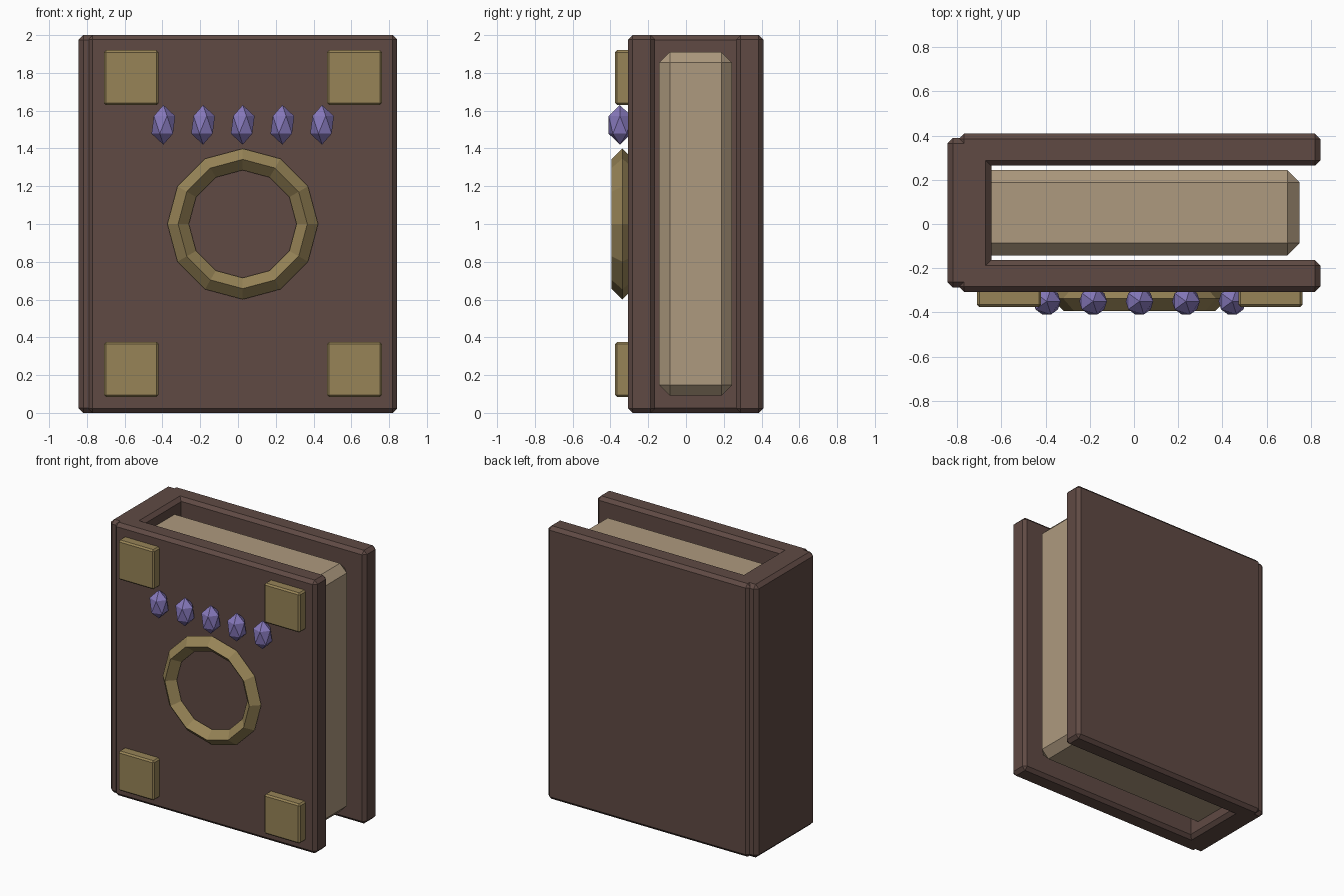
import bpy
import math

if "Cube" in bpy.data.objects:
    bpy.data.objects.remove(bpy.data.objects["Cube"])


def material(name, rgb):
    mat = bpy.data.materials.new(name)
    mat.diffuse_color = (*rgb, 1)
    mat.use_nodes = True
    mat.node_tree.nodes["Principled BSDF"].inputs["Base Color"].default_value = mat.diffuse_color
    return mat


LEATHER = material("leather", (0.115, 0.068, 0.057))
PAPER = material("paper", (0.42, 0.32, 0.21))
BRASS = material("brass", (0.31, 0.23, 0.095))
CRYSTAL = material("crystal", (0.24, 0.19, 0.50))


def finish(name, mat):
    obj = bpy.context.object
    obj.name = obj.data.name = name
    obj.data.materials.append(mat)
    return obj


def box(name, mat, lo, hi, bevel):
    """Chamfered box between two opposite corners."""
    bpy.ops.mesh.primitive_cube_add(size=1, location=[(a + b) / 2 for a, b in zip(lo, hi)])
    obj = finish(name, mat)
    obj.scale = [b - a for a, b in zip(lo, hi)]
    bpy.ops.object.transform_apply(location=False, rotation=False, scale=True)
    mod = obj.modifiers.new("chamfer", 'BEVEL')
    mod.width = bevel
    mod.segments = 1
    return obj


# Binding: two covers and the spine joining them on the left
box("front_cover", LEATHER, (-0.793, -0.307, 0), (0.843, -0.163, 2), 0.024)
box("back_cover", LEATHER, (-0.793, 0.264, 0), (0.843, 0.409, 2), 0.024)
box("spine", LEATHER, (-0.845, -0.288, 0), (-0.645, 0.39, 2), 0.026)

# Page block, its rear edge tucked into the spine
box("pages", PAPER, (-0.75, -0.142, 0.092), (0.75, 0.244, 1.91), 0.056)

# Corner plates on the front cover
for side, x in (("left", -0.565), ("right", 0.617)):
    for level, z in (("lower", 0.23), ("upper", 1.775)):
        box(f"corner_plate_{level}_{side}", BRASS,
            (x - 0.145, -0.376, z - 0.145), (x + 0.145, -0.28, z + 0.145), 0.011)

# Faceted ring emblem with a diamond cross-section
bpy.ops.mesh.primitive_torus_add(major_segments=12, minor_segments=4,
                                 major_radius=0.342, minor_radius=0.057,
                                 location=(0.025, -0.337, 1.0),
                                 rotation=(math.pi / 2, 0, 0))
finish("ring_emblem", BRASS)

# Row of elongated crystals above the ring
for i in range(5):
    bpy.ops.mesh.primitive_ico_sphere_add(subdivisions=1, radius=0.07,
                                          location=(-0.395 + 0.21 * i, -0.35, 1.525))
    gem = finish(f"crystal_{i + 1}", CRYSTAL)
    gem.scale.z = 1.5

# Flat facets throughout
for obj in bpy.data.objects:
    obj.data.shade_flat()
